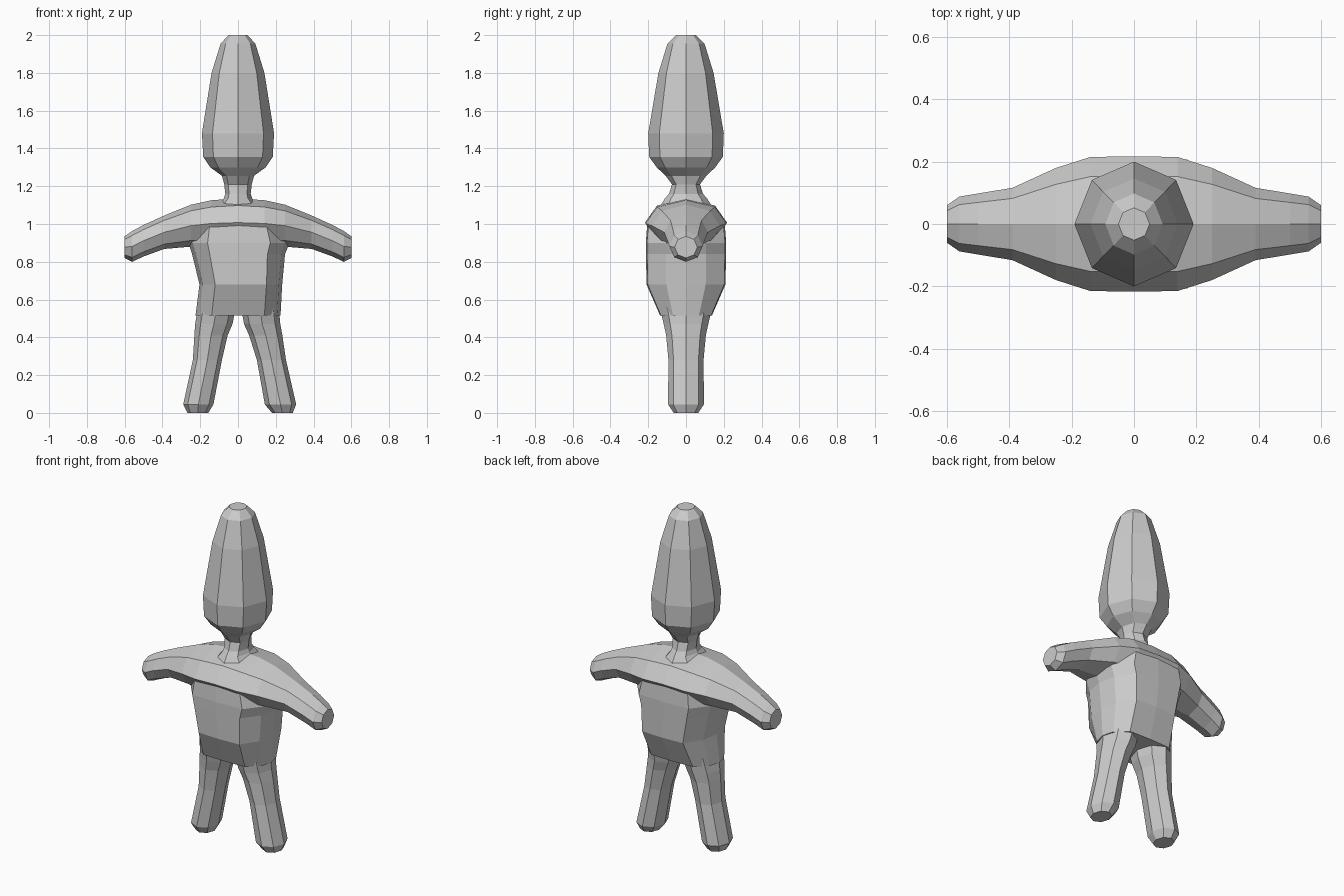
import bpy, bmesh
from math import sin, cos, pi
from mathutils import Vector

if "Cube" in bpy.data.objects:
    bpy.data.objects.remove(bpy.data.objects["Cube"])

OCT = [(cos(i * pi / 4), sin(i * pi / 4)) for i in range(8)]
BROAD = [(1, 0), (.92, .5), (.62, .97), (0, 1), (-.62, .97), (-.92, .5),
         (-1, 0), (-.92, -.5), (-.62, -.97), (0, -1), (.62, -.97), (.92, -.5)]


def loft(name, rings, profile=OCT):
    """Each ring is (centre, u half-axis, v half-axis)."""
    bm = bmesh.new()
    loops = [[bm.verts.new(Vector(c) + Vector(u) * a + Vector(v) * b)
              for a, b in profile] for c, u, v in rings]
    n = len(profile)
    for p, q in zip(loops, loops[1:]):
        for i in range(n):
            j = (i + 1) % n
            bm.faces.new((p[i], p[j], q[j], q[i]))
    bm.faces.new(loops[0])
    bm.faces.new(loops[-1])
    bmesh.ops.recalc_face_normals(bm, faces=bm.faces)
    me = bpy.data.meshes.new(name)
    bm.to_mesh(me)
    bm.free()
    ob = bpy.data.objects.new(name, me)
    bpy.context.collection.objects.link(ob)
    return ob


def upright(name, rows, profile=OCT):
    """Rows of (z, centre x, x radius, y radius)."""
    return loft(name, [((x, 0, z), (rx, 0, 0), (0, ry, 0))
                       for z, x, rx, ry in rows], profile)


# Torso
body = upright("body", [(.515, 0, .225, .137), (.68, .015, .219, .209),
                        (.84, .003, .246, .212), (.9, .005, .268, .213),
                        (1.0, 0, .24, .205)], BROAD)

# Arms and shoulders: (x, top z, bottom z, y radius), mirrored
half = [(.6, .935, .82, .06), (.56, .963, .80, .088), (.5, .995, .828, .098),
        (.39, 1.045, .868, .116), (.25, 1.102, .88, .18), (.14, 1.126, .88, .215)]
span = [(-x, t, b, r) for x, t, b, r in half] + [(0, 1.135, .88, .217)] + half[::-1]
arms = loft("arms", [((x, 0, (t + b) / 2), (0, r, 0), (0, 0, (t - b) / 2))
                     for x, t, b, r in span])

# Legs, the right one reaching slightly further out
left_leg = upright("left_leg", [(0, -.212, .055, .065), (.045, -.21, .08, .095),
                                (.28, -.162, .077, .093), (.41, -.143, .088, .105),
                                (.47, -.128, .099, .118), (.56, -.112, .1, .14)])
right_leg = upright("right_leg", [(0, .235, .055, .065), (.045, .225, .083, .095),
                                  (.28, .177, .077, .093), (.41, .147, .088, .105),
                                  (.47, .128, .096, .118), (.56, .116, .1, .14)])

# Neck and tall head
head = upright("head", [(1.09, 0, .12, .14), (1.135, 0, .075, .112),
                        (1.16, 0, .067, .09), (1.21, 0, .073, .074),
                        (1.255, 0, .085, .108), (1.30, 0, .147, .155),
                        (1.355, 0, .184, .195), (1.48, 0, .191, .2),
                        (1.8, 0, .14, .146), (1.955, 0, .092, .098),
                        (2.0, 0, .05, .052)])

# Merge into one skin
bpy.context.view_layer.objects.active = body
for part in (arms, left_leg, right_leg, head):
    m = body.modifiers.new("join", 'BOOLEAN')
    m.operation = 'UNION'
    m.solver = 'EXACT'
    m.object = part
    bpy.ops.object.modifier_apply(modifier=m.name)
    bpy.data.objects.remove(part, do_unlink=True)
